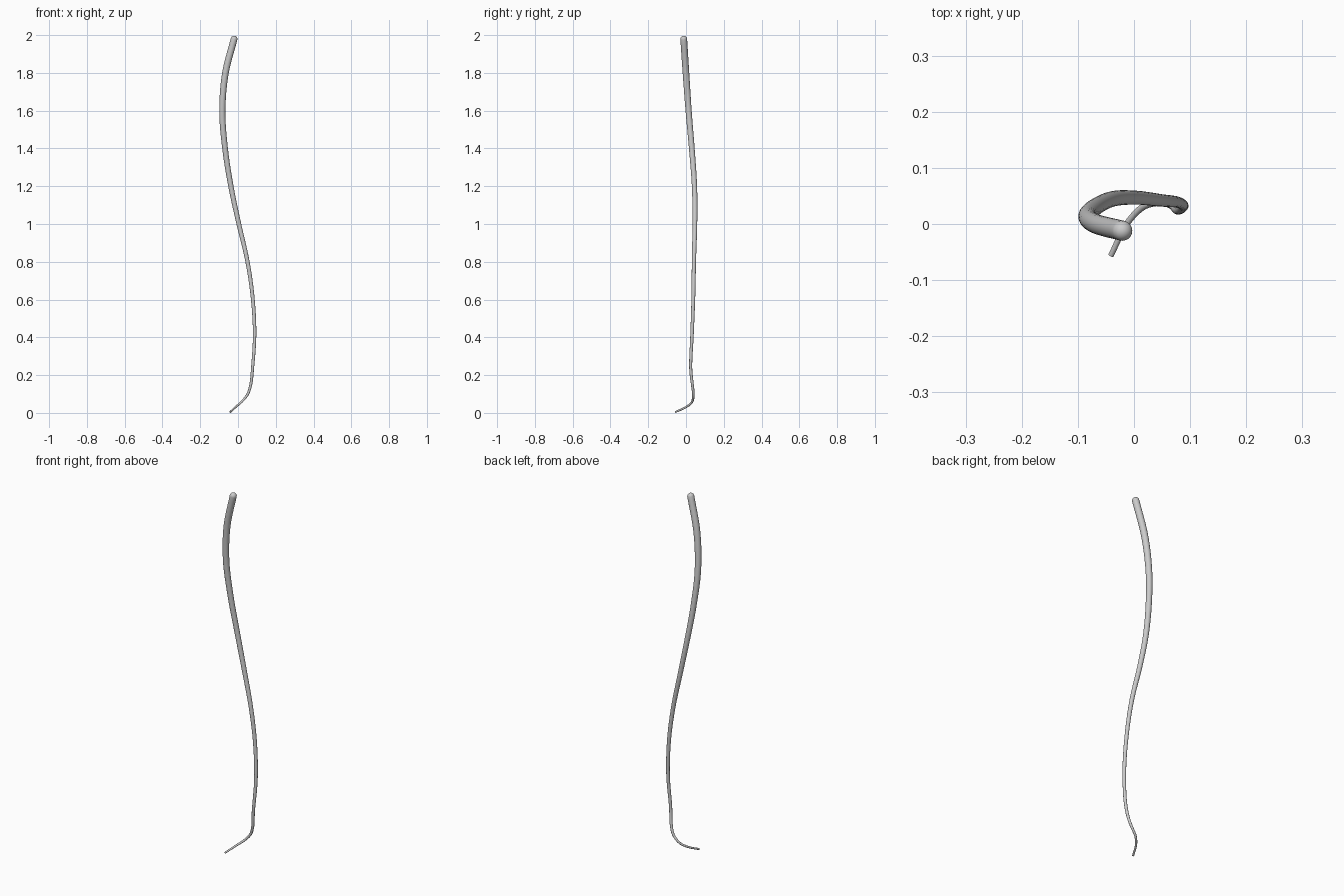
import bpy, bmesh, math
from mathutils import Vector

if "Cube" in bpy.data.objects:
    bpy.data.objects.remove(bpy.data.objects["Cube"])

# Centre line from the thin lower tip to the thick top: x, y, z, radius
PATH = [Vector(p) for p in (
    (-0.041, -0.056, 0.008, 0.0050), (-0.013, 0.000, 0.034, 0.0054),
    (0.017, 0.031, 0.060, 0.0060), (0.050, 0.039, 0.100, 0.0068),
    (0.067, 0.034, 0.150, 0.0075), (0.077, 0.025, 0.240, 0.0080),
    (0.088, 0.032, 0.420, 0.0090), (0.077, 0.039, 0.620, 0.0100),
    (0.049, 0.042, 0.810, 0.0111), (0.003, 0.047, 1.010, 0.0125),
    (-0.037, 0.045, 1.200, 0.0138), (-0.068, 0.031, 1.400, 0.0150),
    (-0.083, 0.014, 1.600, 0.0162), (-0.067, 0.000, 1.800, 0.0174),
    (-0.021, -0.012, 1.982, 0.0180))]
SIDES, STEPS, CAP = 24, 8, 6


def spline(pts):
    """Centripetal Catmull-Rom through the points."""
    ext = [pts[0] * 2 - pts[1]] + pts + [pts[-1] * 2 - pts[-2]]
    out = []
    for a, b, c, d in zip(ext, ext[1:], ext[2:], ext[3:]):
        t0, t1 = 0, math.sqrt((b - a).length)
        t2 = t1 + math.sqrt((c - b).length)
        t3 = t2 + math.sqrt((d - c).length)
        for i in range(STEPS):
            t = t1 + (t2 - t1) * i / STEPS
            mix = lambda p, q, s, e: p * ((e - t) / (e - s)) + q * ((t - s) / (e - s))
            p1, p2, p3 = mix(a, b, t0, t1), mix(b, c, t1, t2), mix(c, d, t2, t3)
            out.append(mix(mix(p1, p2, t0, t2), mix(p2, p3, t1, t3), t1, t2))
    return out + [pts[-1]]


# Rings along the stem, closed by a rounded head
line = spline(PATH)
rings = [(p.to_3d(), p.w) for p in line]
end, rad = rings[-1]
axis = (end - rings[-2][0]).normalized()
for i in range(1, CAP):
    a = math.pi / 2 * i / CAP
    rings.append((end + axis * rad * math.sin(a), rad * math.cos(a)))

bm = bmesh.new()
side, prev = Vector((1, 0, 0)), None
for i, (pos, r) in enumerate(rings):
    t = (rings[min(i + 1, len(rings) - 1)][0] - rings[max(i - 1, 0)][0]).normalized()
    side = (side - t * side.dot(t)).normalized()
    up = t.cross(side)
    loop = [bm.verts.new(pos + (side * math.cos(k) + up * math.sin(k)) * r)
            for k in (2 * math.pi * j / SIDES for j in range(SIDES))]
    if prev:
        for j in range(SIDES):
            n = (j + 1) % SIDES
            bm.faces.new((prev[j], prev[n], loop[n], loop[j]))
    else:
        bm.faces.new(loop[::-1])
    prev = loop
tip = bm.verts.new(end + axis * rad)
for j in range(SIDES):
    bm.faces.new((prev[j], prev[(j + 1) % SIDES], tip))
bmesh.ops.recalc_face_normals(bm, faces=bm.faces)

mesh = bpy.data.meshes.new("curved_stem")
bm.to_mesh(mesh)
bm.free()
obj = bpy.data.objects.new("curved_stem", mesh)
bpy.context.collection.objects.link(obj)
bpy.context.view_layer.objects.active = obj
obj.select_set(True)
bpy.ops.object.shade_smooth_by_angle()
# Rest the lower tip on the ground
obj.location.z = -min(v.co.z for v in mesh.vertices)
